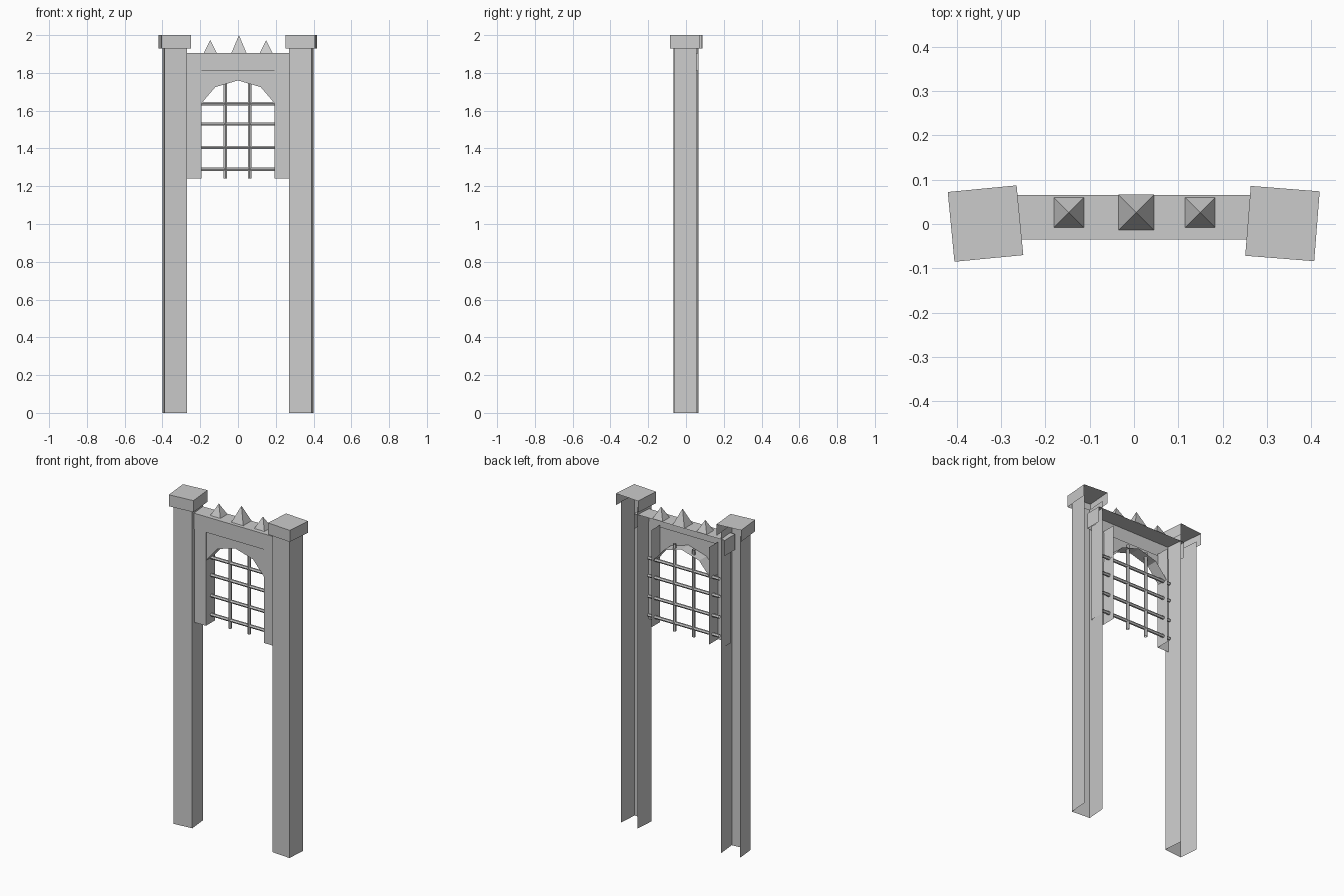
import bpy, bmesh, math
from mathutils import Matrix, Vector

cube = bpy.data.objects.get("Cube")
if cube:
    bpy.data.objects.remove(cube)

stone = bpy.data.materials.new("light_grey")
stone.use_nodes = True
GREY = (0.6, 0.6, 0.6, 1)
stone.diffuse_color = GREY
stone.node_tree.nodes["Principled BSDF"].inputs["Base Color"].default_value = GREY

DIRS = {"left": (1, 0, 0), "right": (-1, 0, 0), "front": (0, -1, 0),
        "back": (0, 1, 0), "top": (0, 0, 1), "bottom": (0, 0, -1)}


def finish(name, bm):
    mesh = bpy.data.meshes.new(name)
    bm.to_mesh(mesh)
    bm.free()
    mesh.materials.append(stone)
    obj = bpy.data.objects.new(name, mesh)
    bpy.context.collection.objects.link(obj)
    return obj


def open_box(name, x, y, z, missing, turn=0):
    """Box between (min, max) pairs, without the named sides, turned about its middle."""
    bm = bmesh.new()
    bmesh.ops.create_cube(bm, size=1)
    bm.normal_update()
    gone = [f for f in bm.faces
            if any(f.normal.dot(Vector(DIRS[m])) > 0.9 for m in missing)]
    bmesh.ops.delete(bm, geom=gone, context="FACES")
    size = [b - a for a, b in (x, y, z)]
    mid = [(a + b) / 2 for a, b in (x, y, z)]
    bm.transform(Matrix.Translation(mid) @ Matrix.Rotation(math.radians(turn), 4, "Z")
                 @ Matrix.Diagonal((*size, 1)))
    return finish(name, bm)


def bar(name, center, length, horizontal):
    bm = bmesh.new()
    bmesh.ops.create_cone(bm, cap_ends=False, segments=6, radius1=0.01,
                          radius2=0.01, depth=length)
    turn = Matrix.Rotation(math.pi / 2, 4, "Y") if horizontal else Matrix()
    bm.transform(Matrix.Translation(center) @ turn)
    return finish(name, bm)


def spike(name, x, half, height):
    bm = bmesh.new()
    bmesh.ops.create_cone(bm, cap_ends=False, segments=4, radius1=half * math.sqrt(2),
                          radius2=0, depth=height)
    bm.transform(Matrix.Translation((x, 0.026, 1.905 + height / 2))
                 @ Matrix.Rotation(math.pi / 4, 4, "Z"))
    return finish(name, bm)


# Posts, caps and jambs, hollow and open at the back
for side, s, turn in (("left", 1, -4.5), ("right", -1, 5.5)):
    def span(center, half):
        return (s * center - half, s * center + half)
    open_box(side + "_post", span(0.335, 0.06), (-0.06, 0.06), (0, 1.95),
             ("back", "top", "bottom"), turn)
    open_box(side + "_cap", span(0.335, 0.078), (-0.078, 0.08), (1.93, 2),
             ("back", "bottom"), turn)
    open_box(side + "_jamb", span(0.237, 0.043), (-0.03, 0.055), (1.24, 1.83),
             ("back", "top", "bottom"))

# Cross beam
open_box("beam", (-0.305, 0.305), (-0.035, 0.065), (1.81, 1.905), ("back", "bottom"))

# Arch panel with a soffit running back from its lower edge
half_arch = [(0.195, 1.635), (0.18, 1.655), (0.12, 1.725), (0, 1.76)]
arch = half_arch + [(-x, z) for x, z in reversed(half_arch[:-1])]
FRONT, BACK = -0.026, 0.045
bm = bmesh.new()
rows = [[bm.verts.new(p) for p in ((x, FRONT, 1.82), (x, FRONT, z), (x, BACK, z))]
        for x, z in arch]
for a, b in zip(rows, rows[1:]):
    for i in range(2):
        bm.faces.new((a[i], a[i + 1], b[i + 1], b[i]))
bmesh.ops.recalc_face_normals(bm, faces=bm.faces)
bm.normal_update()
if bm.faces[0].normal.y > 0:
    bmesh.ops.reverse_faces(bm, faces=bm.faces)
finish("arch", bm)

# Grille
for i, z in enumerate((1.29, 1.405, 1.53, 1.637)):
    bar(f"cross_bar_{i + 1}", (0, 0.02, z), 0.48, True)
for side, x in (("left", 0.062), ("right", -0.067)):
    bar(side + "_upright_bar", (x, 0.02, 1.505), 0.53, False)

# Spikes on the beam
spike("middle_spike", 0.005, 0.04, 0.095)
spike("left_spike", 0.149, 0.034, 0.068)
spike("right_spike", -0.147, 0.034, 0.068)
